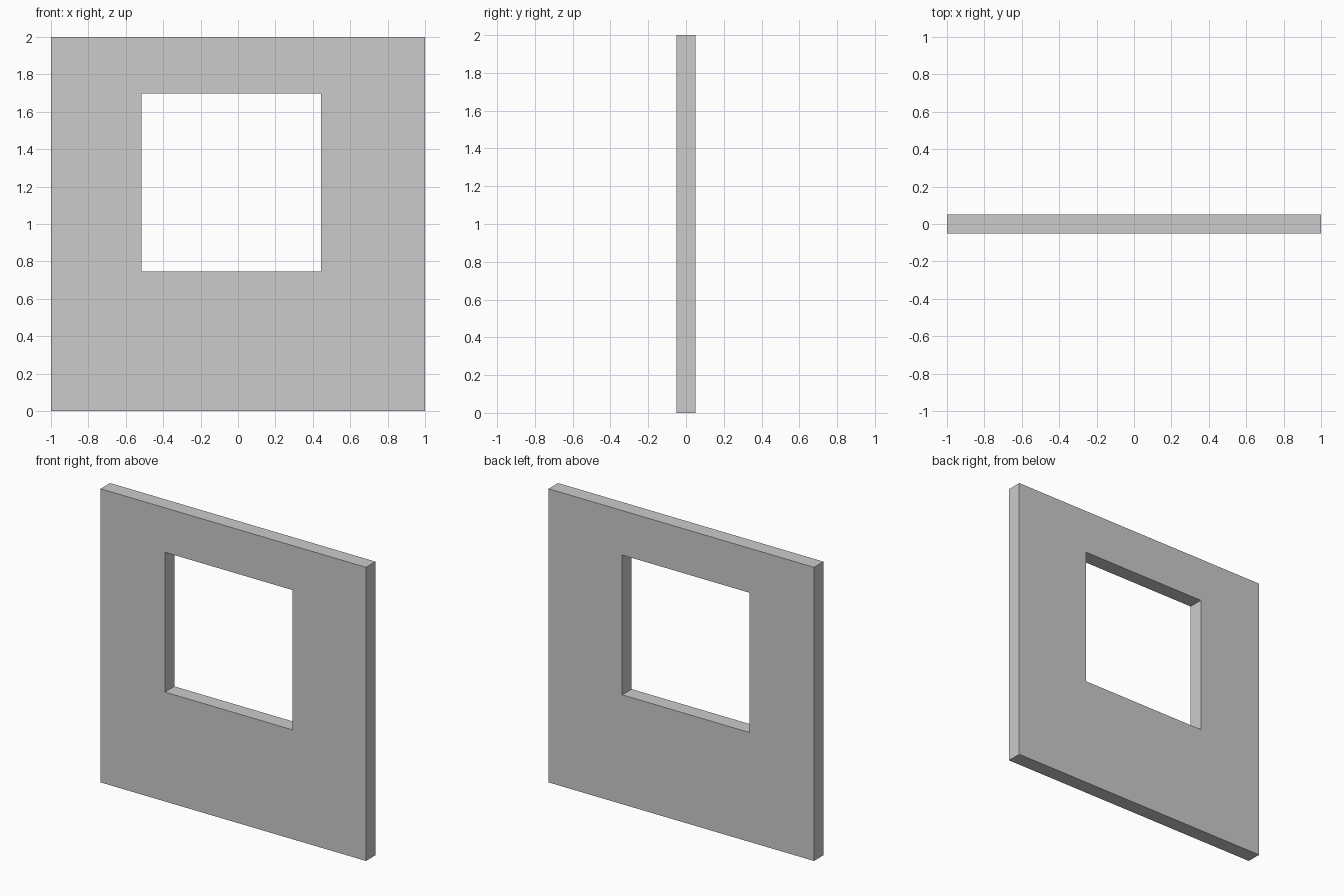
import bpy, bmesh

if "Cube" in bpy.data.objects:
    bpy.data.objects.remove(bpy.data.objects["Cube"])

HALF_T = 0.051                           # half the wall thickness
OUTER = (-1.0, 1.0, 0.0, 2.0)            # x min, x max, z min, z max
OPENING = (-0.515, 0.445, 0.745, 1.697)

bm = bmesh.new()


def rect(bounds, y):
    x0, x1, z0, z1 = bounds
    return [bm.verts.new((x, y, z)) for x, z in ((x0, z0), (x1, z0), (x1, z1), (x0, z1))]


def bridge(a, b):
    for i in range(4):
        j = (i + 1) % 4
        bm.faces.new((a[i], a[j], b[j], b[i]))


# Wall panel: front face, opening reveal, back face, outer edges
rings = [rect(OUTER, -HALF_T), rect(OPENING, -HALF_T),
         rect(OPENING, HALF_T), rect(OUTER, HALF_T)]
for i in range(4):
    bridge(rings[i], rings[(i + 1) % 4])
bmesh.ops.recalc_face_normals(bm, faces=bm.faces)

mesh = bpy.data.meshes.new("window_wall")
bm.to_mesh(mesh)
bm.free()
bpy.context.collection.objects.link(bpy.data.objects.new("window_wall", mesh))
